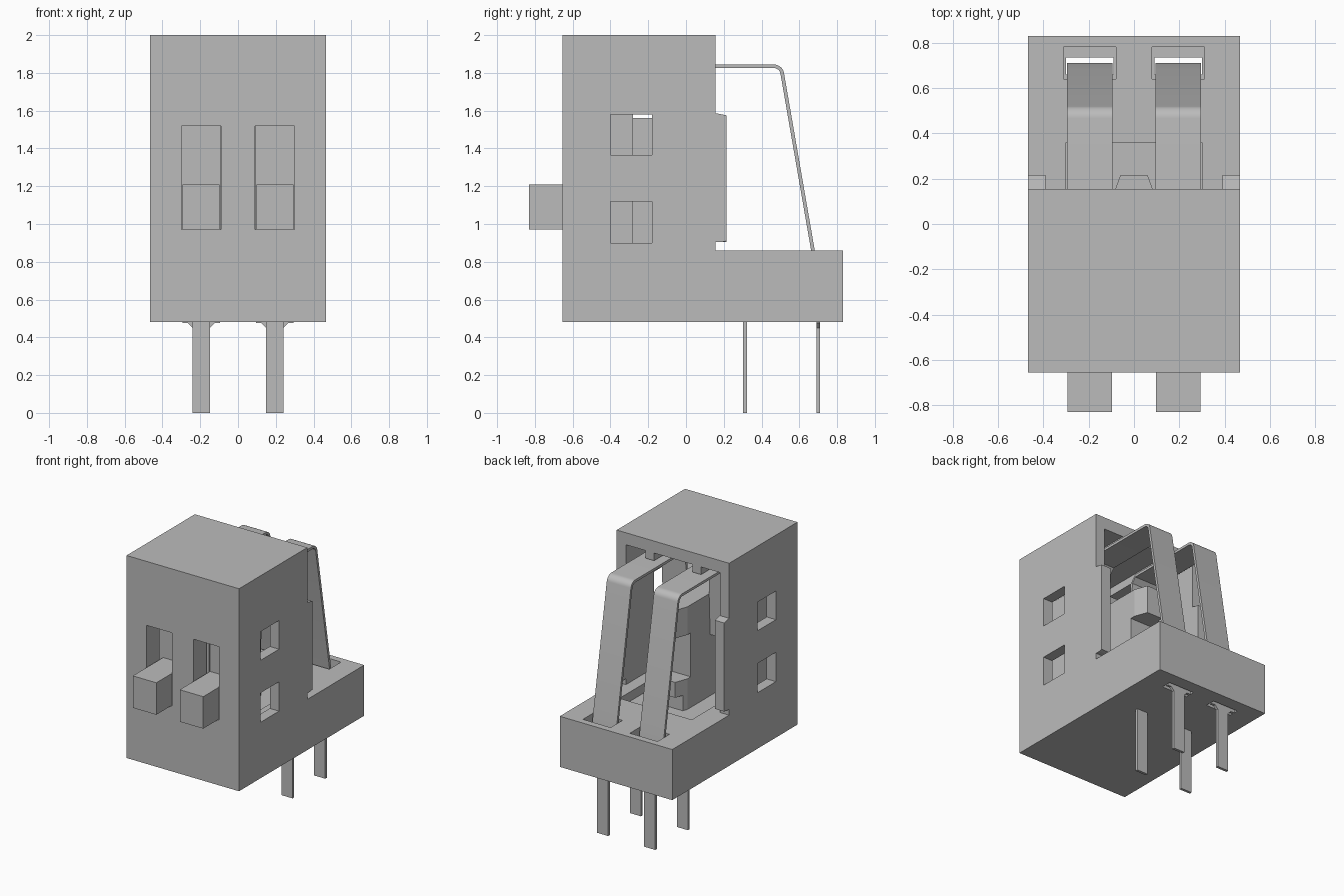
import bpy, bmesh, math

cube = bpy.data.objects.get("Cube")
if cube:
    bpy.data.objects.remove(cube, do_unlink=True)

grey = bpy.data.materials.new("plain grey")
grey.use_nodes = True
grey.diffuse_color = (0.5, 0.5, 0.5, 1)
grey.node_tree.nodes["Principled BSDF"].inputs["Base Color"].default_value = (0.5, 0.5, 0.5, 1)


def prism(name, pts, lo, hi, axis):
    """Extrude a closed outline along an axis: 'x' takes (y, z), 'y' takes (x, z), 'z' takes (x, y)."""
    place = {"x": lambda a, b, d: (d, a, b),
             "y": lambda a, b, d: (a, d, b),
             "z": lambda a, b, d: (a, b, d)}[axis]
    bm = bmesh.new()
    base = bm.faces.new([bm.verts.new(place(a, b, lo)) for a, b in pts])
    ext = bmesh.ops.extrude_face_region(bm, geom=[base])
    new = [v for v in ext["geom"] if isinstance(v, bmesh.types.BMVert)]
    bmesh.ops.translate(bm, verts=new, vec=place(0, 0, hi - lo))
    bmesh.ops.recalc_face_normals(bm, faces=bm.faces)
    mesh = bpy.data.meshes.new(name)
    bm.to_mesh(mesh)
    bm.free()
    ob = bpy.data.objects.new(name, mesh)
    bpy.context.collection.objects.link(ob)
    mesh.materials.append(grey)
    return ob


def box(name, x0, x1, y0, y1, z0, z1):
    return prism(name, [(x0, y0), (x1, y0), (x1, y1), (x0, y1)], z0, z1, "z")


def cut(target, *bounds):
    """Subtract a box and remove the cutter."""
    cutter = box("cutter", *bounds)
    cutter.hide_render = True
    mod = target.modifiers.new("cut", "BOOLEAN")
    mod.operation = "DIFFERENCE"
    mod.solver = "EXACT"
    mod.object = cutter
    bpy.context.view_layer.objects.active = target
    bpy.ops.object.modifier_apply(modifier=mod.name)
    bpy.data.objects.remove(cutter, do_unlink=True)


W = 0.467

# Housing: tall block with a low shelf behind it
body = prism("housing", [(-0.655, 0.48), (0.83, 0.48), (0.83, 0.86), (0.155, 0.86),
                         (0.155, 2.0), (-0.655, 2.0)], -W, W, "x")
# Cavity open to the back, with a sunken floor
cut(body, -0.39, 0.39, -0.5, 0.3, 0.86, 1.91)
cut(body, -0.30, 0.30, -0.4, 0.36, 0.79, 0.9)
for s in (-1, 1):
    c = 0.195 * s
    # Front slot, spring pocket and the slit below it
    cut(body, c - 0.105, c + 0.105, -0.7, -0.45, 0.97, 1.52)
    cut(body, c - 0.115, c + 0.115, 0.64, 0.78, 0.74, 0.9)
    cut(body, c - 0.105, c + 0.105, 0.66, 0.735, 0.44, 0.8)
    # Side windows
    for z0, z1 in ((0.90, 1.12), (1.365, 1.58)):
        x0, x1 = sorted((s * 0.37, s * 0.5))
        cut(body, x0, x1, -0.4, -0.18, z0, z1)

# Central post between the two springs, with chamfered back corners
post = prism("central_post", [(-0.095, -0.48), (0.095, -0.48), (0.095, 0.12),
                              (0.06, 0.215), (-0.06, 0.215), (-0.095, 0.12)],
             0.79, 1.56, "z")
cut(post, -0.2, 0.2, 0.08, 0.3, 1.02, 1.35)
cut(post, -0.2, 0.2, 0.155, 0.3, 0.7, 0.905)

# Spring strip centreline in (y, z): inner leg, flat arm, rounded bend, long leg
path = [(-0.16, 1.25), (-0.14, 1.79), (-0.10, 1.835)]
R, cy, cz = 0.045, 0.465, 1.79
path += [(cy + R * math.sin(math.radians(a)), cz + R * math.cos(math.radians(a)))
         for a in range(0, 81, 10)]
path += [(0.672, 0.86), (0.70, 0.68), (0.70, 0.475)]
T = 0.0095


def strip(pts, t):
    """Thicken a polyline into a closed ribbon outline."""
    left, right = [], []
    for i, (a, b) in enumerate(pts):
        p, q = pts[max(i - 1, 0)], pts[min(i + 1, len(pts) - 1)]
        dx, dz = q[0] - p[0], q[1] - p[1]
        n = math.hypot(dx, dz)
        left.append((a - dz / n * t, b + dx / n * t))
        right.append((a + dz / n * t, b - dx / n * t))
    return left + right[::-1]


for s, side in ((-1, "right"), (1, "left")):
    c = 0.195 * s
    # Slider with its knob on the front
    box(side + "_slider_knob", c - 0.0975, c + 0.0975, -0.83, -0.45, 0.97, 1.21)
    box(side + "_slider_plate", c - 0.1, c + 0.15 if s > 0 else c + 0.1, -0.47, -0.28, 0.86, 1.62) \
        if s > 0 else box(side + "_slider_plate", c - 0.15, c + 0.1, -0.47, -0.28, 0.86, 1.62)
    # Guide rib beside the cavity
    x0, x1 = sorted((s * 0.39, s * W))
    prism(side + "_guide_rib", [(0.14, 0.905), (0.19, 0.905), (0.215, 0.91),
                                (0.215, 1.575), (0.19, 1.58), (0.14, 1.59)], x0, x1, "x")
    # Retaining tooth above the spring
    box(side + "_retaining_tooth", c - 0.035, c + 0.035, -0.45, 0.15, 1.85, 1.915)
    # Spring strip, rounded at its bend
    spring = prism(side + "_spring", strip(path, T), c - 0.1, c + 0.1, "x")
    bpy.ops.object.select_all(action="DESELECT")
    spring.select_set(True)
    bpy.context.view_layer.objects.active = spring
    bpy.ops.object.shade_smooth_by_angle(angle=math.radians(25))
    # Rear pin with tapered shoulder, and plain front pin
    prism(side + "_rear_pin", [(c - 0.046, 0), (c + 0.046, 0), (c + 0.046, 0.45), (c + 0.08, 0.485),
                               (c - 0.08, 0.485), (c - 0.046, 0.45)], 0.69, 0.71, "y")
    box(side + "_front_pin", c - 0.046, c + 0.046, 0.303, 0.322, 0, 0.5)
